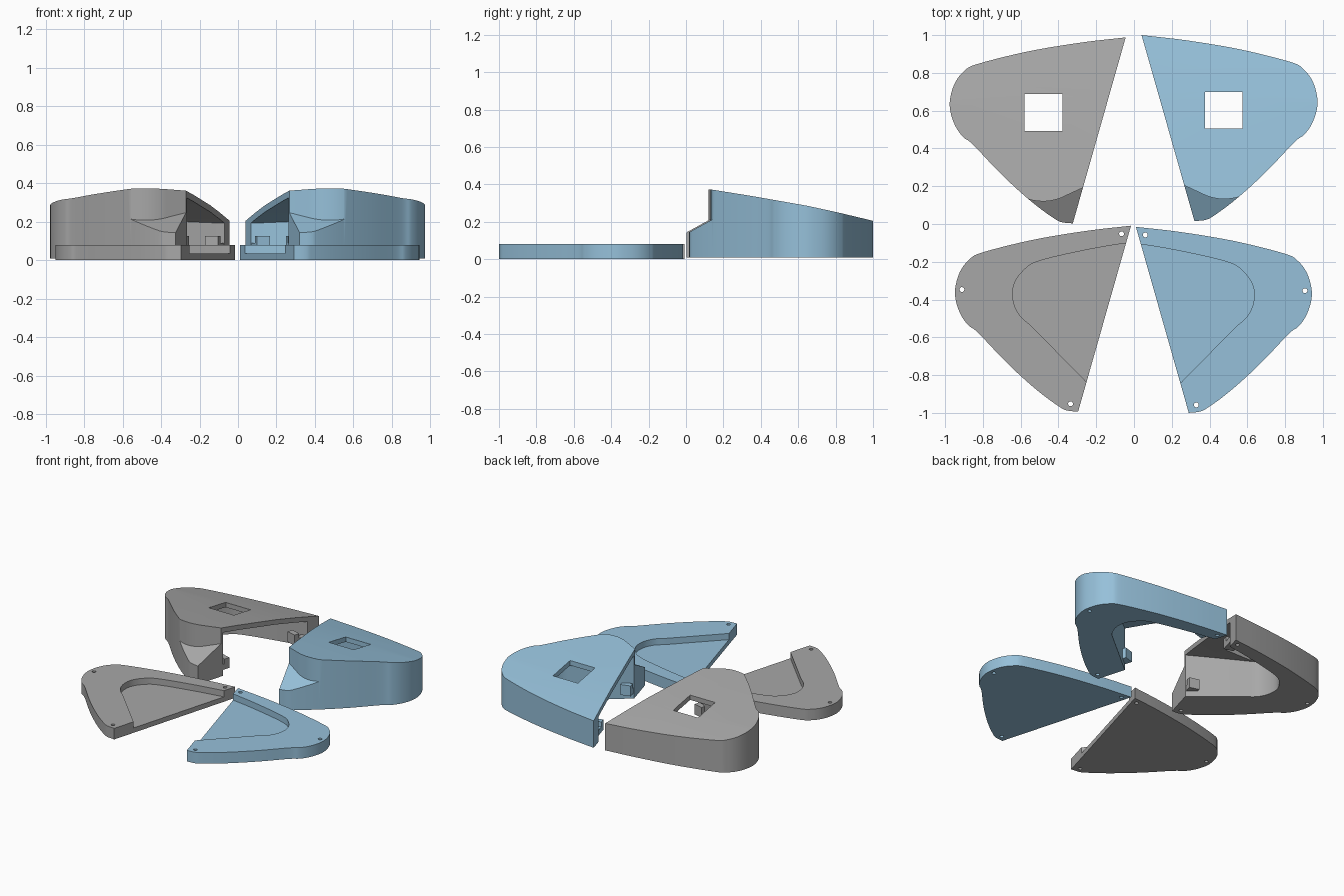
import bpy, bmesh, math
from mathutils import Vector

if "Cube" in bpy.data.objects:
    bpy.data.objects.remove(bpy.data.objects["Cube"])


def material(name, rgb):
    m = bpy.data.materials.new(name)
    m.diffuse_color = (*rgb, 1)
    m.use_nodes = True
    m.node_tree.nodes["Principled BSDF"].inputs["Base Color"].default_value = m.diffuse_color
    return m


BLUE = material("soft_blue", (0.305, 0.53, 0.70))
GREY = material("mid_grey", (0.39, 0.39, 0.39))


def smooth(pts, n=5):
    """Catmull-Rom curve through the points."""
    p = [Vector(q) for q in pts]
    p = [2 * p[0] - p[1]] + p + [2 * p[-1] - p[-2]]
    out = []
    for a, b, c, d in zip(p, p[1:], p[2:], p[3:]):
        for i in range(n):
            t = i / n
            out.append(0.5 * (2 * b + (c - a) * t + (2 * a - 5 * b + 4 * c - d) * t * t
                              + (3 * b - a - 3 * c + d) * t ** 3))
    return out + [p[-2]]


def solid(name, ring, step):
    """Closed solid: ring of 3D points swept along step."""
    bm = bmesh.new()
    face = bm.faces.new([bm.verts.new(p) for p in ring])
    res = bmesh.ops.extrude_face_region(bm, geom=[face])
    bmesh.ops.translate(bm, vec=step,
                        verts=[v for v in res["geom"] if isinstance(v, bmesh.types.BMVert)])
    bmesh.ops.recalc_face_normals(bm, faces=bm.faces)
    me = bpy.data.meshes.new(name)
    bm.to_mesh(me)
    bm.free()
    ob = bpy.data.objects.new(name, me)
    bpy.context.collection.objects.link(ob)
    return ob


def plan(name, pts, z0, z1, side, off):
    """Vertical prism from plan points, mirrored by side and then shifted."""
    return solid(name, [(side * p[0] + off[0], p[1] + off[1], z0) for p in pts], (0, 0, z1 - z0))


def profile(name, pts, dy=0, dz=0):
    """Prism from side profile points, spanning the whole width."""
    return solid(name, [(-1.5, y + dy, z + dz) for y, z in pts], (3, 0, 0))


def boolean(ob, tool, op="DIFFERENCE"):
    mod = ob.modifiers.new("cut", "BOOLEAN")
    mod.operation, mod.solver, mod.object = op, "EXACT", tool
    bpy.context.view_layer.objects.active = ob
    bpy.ops.object.modifier_apply(modifier=mod.name)
    bpy.data.objects.remove(tool)


def finish(ob, mat):
    ob.data.materials.clear()
    ob.data.materials.append(mat)
    bpy.ops.object.select_all(action="DESELECT")
    ob.select_set(True)
    bpy.context.view_layer.objects.active = ob
    bpy.ops.object.shade_smooth_by_angle(angle=math.radians(25))


# plan shapes of one wing: outer edge, hollow edge
OUTLINE = smooth([(0.01, -0.012), (0.25, -0.04), (0.53, -0.087), (0.795, -0.153), (0.865, -0.19),
                  (0.915, -0.255), (0.94, -0.34), (0.937, -0.41), (0.91, -0.485), (0.87, -0.54),
                  (0.82, -0.578), (0.69, -0.715), (0.58, -0.82), (0.48, -0.905), (0.39, -0.97),
                  (0.35, -0.99), (0.29, -0.997)])
HOLLOW = smooth([(-0.15, -0.09), (0.04, -0.105), (0.27, -0.145), (0.50, -0.20), (0.58, -0.25),
                 (0.63, -0.325), (0.633, -0.41), (0.60, -0.485), (0.54, -0.54)])
HOLES = [(0.06, -0.055), (0.905, -0.35), (0.33, -0.955)]
# stepped front of the shell
STEP = smooth([(0.10, -0.75), (0.24, -0.81), (0.31, -0.842), (0.37, -0.868), (0.44, -0.88),
               (0.52, -0.87), (0.62, -0.83)]) + [Vector((0.72, -1.1)), Vector((0.1, -1.1))]
ROOF = [(-0.2, -0.3), (1.2, -0.3), (1.2, 0.155), (1.0, 0.205), (0.82, 0.248), (0.65, 0.285),
        (0.35, 0.338), (0.1, 0.378), (-0.2, 0.42)]
RAMP = [(-0.2, 0.025), (0.0, 0.135), (0.3, 0.30), (0.3, 0.6), (-0.2, 0.6)]


def drill(ob, side, off, z0, z1):
    for hx, hy in HOLES:
        ring = [(hx + 0.013 * math.cos(a * math.pi / 8), hy + 0.013 * math.sin(a * math.pi / 8))
                for a in range(16)]
        boolean(ob, plan("drill", ring, z0, z1, side, off))


def base_plate(name, side, off, mat):
    ob = plan(name, OUTLINE, 0, 0.08, side, off)
    recess = HOLLOW + [(0.25, -0.835), (0.12, -0.965)]
    boolean(ob, plan("recess", recess, 0.035, 0.2, side, off))
    drill(ob, side, off, -0.1, 0.2)
    finish(ob, mat)


def shell(name, side, off, mat):
    dy = off[1] - 1.012
    ob = plan(name, OUTLINE, 0.01, 0.6, side, off)
    boolean(ob, profile("roof", ROOF, dy), "INTERSECT")
    # stepped front
    step = plan("step", STEP, -0.1, 0.8, side, off)
    boolean(step, profile("ramp", RAMP, dy), "INTERSECT")
    boolean(ob, step)
    # hollow, open below and along the straight edge
    hollow = plan("hollow", HOLLOW + [(0.236, -0.79), (0.10, -0.915)], -0.1, 0.6, side, off)
    boolean(hollow, profile("ceiling", ROOF, dy, -0.035), "INTERSECT")
    boolean(ob, hollow)
    # square window
    boolean(ob, plan("window", [(0.345, -0.507), (0.545, -0.507), (0.545, -0.312), (0.345, -0.312)],
                     0.15, 0.6, side, off))
    drill(ob, side, off, -0.1, 0.08)
    finish(ob, mat)
    # hooks along the straight edge
    tip, along = Vector((0.29, -0.997)), Vector((-0.274, 0.962))
    inward = Vector((0.962, 0.274))

    def block(part, t0, t1, n0, n1, z0, z1):
        pts = [tip + along * t + inward * n for t, n in ((t0, n0), (t1, n0), (t1, n1), (t0, n1))]
        finish(plan(name + part, pts, z0, z1, side, off), mat)

    block("_front_hook_arm", 0.12, 0.27, 0.004, 0.04, 0.05, 0.09)
    block("_front_hook_end", 0.23, 0.27, 0.004, 0.075, 0.05, 0.125)
    block("_back_hook_arm", 0.82, 0.96, 0.004, 0.04, 0.05, 0.09)
    block("_back_hook_end", 0.82, 0.86, 0.004, 0.075, 0.05, 0.125)


base_plate("right_base_plate", 1, (0, -0.003), BLUE)
base_plate("left_base_plate", -1, (-0.006, 0.003), GREY)
shell("right_shell", 1, (0.03, 1.012), BLUE)
shell("left_shell", -1, (-0.034, 1.0), GREY)
